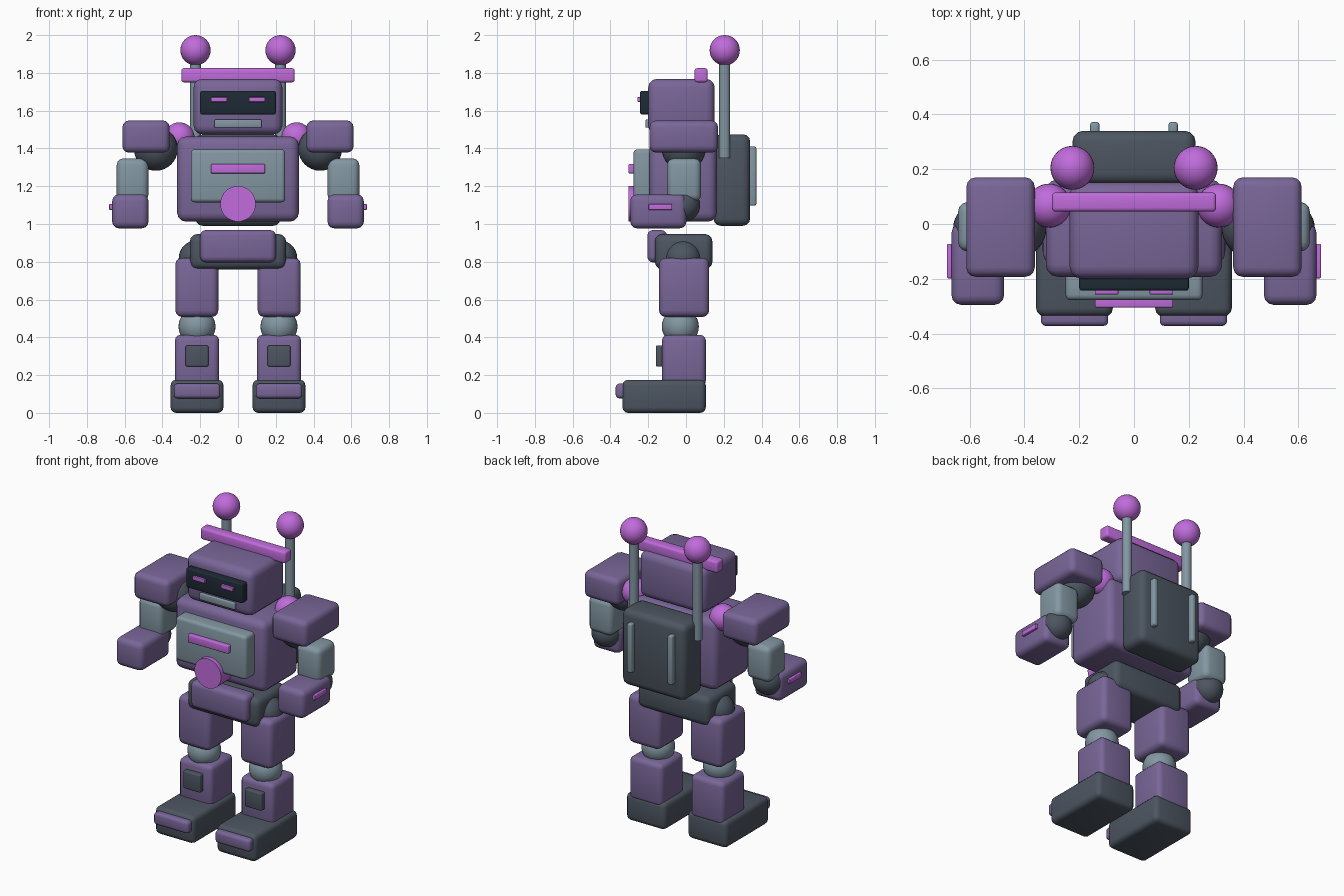
import bpy, math

if "Cube" in bpy.data.objects:
    bpy.data.objects.remove(bpy.data.objects["Cube"])


def colour(name, hexa):
    """Flat material from an sRGB hex string."""
    m = bpy.data.materials.new(name)
    lin = []
    for i in (0, 2, 4):
        c = int(hexa[i:i + 2], 16) / 255
        lin.append(c / 12.92 if c <= 0.04045 else ((c + 0.055) / 1.055) ** 2.4)
    m.diffuse_color = (*lin, 1)
    m.use_nodes = True
    m.node_tree.nodes["Principled BSDF"].inputs["Base Color"].default_value = m.diffuse_color
    return m


PURPLE = colour("purple", "796698")
PINK = colour("bright pink purple", "C06CDB")
STEEL = colour("steel grey", "8397A2")
DARK = colour("dark grey", "4C5560")
VISOR = colour("visor black", "1E2A34")


def finish(name, mat):
    o = bpy.context.object
    o.name = name
    o.data.materials.append(mat)
    return o


def box(name, mat, x, y, z, bevel=0.04):
    """Rounded box from its (min, max) range on each axis."""
    lo, hi = zip(x, y, z)
    bpy.ops.mesh.primitive_cube_add(
        size=1, location=[(a + b) / 2 for a, b in zip(lo, hi)])
    o = finish(name, mat)
    o.scale = [b - a for a, b in zip(lo, hi)]
    bpy.ops.object.transform_apply(location=False, rotation=False, scale=True)
    mod = o.modifiers.new("rounding", "BEVEL")
    mod.width = bevel
    mod.segments = 3
    bpy.ops.object.modifier_apply(modifier=mod.name)
    bpy.ops.object.shade_smooth_by_angle(angle=math.radians(35))
    return o


def ball(name, mat, loc, r):
    bpy.ops.mesh.primitive_uv_sphere_add(segments=32, ring_count=16, radius=r, location=loc)
    bpy.ops.object.shade_smooth()
    return finish(name, mat)


def rod(name, mat, loc, r, depth, rot=(0, 0, 0), sides=20):
    bpy.ops.mesh.primitive_cylinder_add(vertices=sides, radius=r, depth=depth,
                                        location=loc, rotation=rot)
    bpy.ops.object.shade_smooth_by_angle(angle=math.radians(35))
    return finish(name, mat)


# Head with visor, mouth and crest
box("head", PURPLE, (-.235, .235), (-.2, .152), (1.475, 1.768), .045)
box("visor", VISOR, (-.2, .2), (-.243, -.18), (1.58, 1.705), .01)
box("mouth", STEEL, (-.125, .125), (-.215, -.18), (1.51, 1.553), .006)
box("crest_bar", PINK, (-.3, .3), (.045, .115), (1.75, 1.825), .014)

# Torso, chest details and backpack
box("torso", PURPLE, (-.322, .322), (-.193, .163), (1.013, 1.463), .045)
box("chest_plate", STEEL, (-.25, .25), (-.278, -.15), (1.115, 1.395), .02)
box("chest_bar", PINK, (-.143, .143), (-.305, -.26), (1.268, 1.318), .006)
rod("chest_disc", PINK, (0, -.25, 1.107), .094, .11, (math.pi / 2, 0, 0), 40)
box("backpack", DARK, (-.225, .225), (.145, .34), (.99, 1.475), .04)

# Pelvis
box("pelvis", DARK, (-.255, .255), (-.165, .14), (.76, .947), .04)
box("pelvis_plate", PURPLE, (-.2, .2), (-.205, -.1), (.797, .968), .03)

# Paired parts
for side, s in (("left", -1), ("right", 1)):
    def span(c, half):
        """X range centred on this side."""
        return (s * c - half, s * c + half)

    # Head details
    box(side + "_eye", PINK, span(.1, .043), (-.257, -.23), (1.647, 1.672), .003)
    rod(side + "_antenna", STEEL, (s * .225, .205, 1.615), .029, .53)
    ball(side + "_antenna_ball", PINK, (s * .225, .205, 1.92), .08)

    # Backpack vent
    box(side + "_vent", STEEL, span(.143, .017), (.32, .372), (1.097, 1.41), .01)

    # Arm
    ball(side + "_collar_ball", PINK, (s * .31, .067, 1.458), .08)
    ball(side + "_shoulder_joint", DARK, (s * .435, -.012, 1.398), .116)
    box(side + "_shoulder_pad", PURPLE, span(.487, .125), (-.193, .17), (1.378, 1.548), .035)
    box(side + "_upper_arm", STEEL, span(.558, .084), (-.1, .08), (1.12, 1.347), .035)
    ball(side + "_elbow", DARK, (s * .57, -.015, 1.1), .09)
    box(side + "_forearm", PURPLE, span(.57, .096), (-.295, .002), (.977, 1.157), .035)
    box(side + "_forearm_stripe", PINK, span(.665, .017), (-.198, -.073), (1.075, 1.105), .004)

    # Leg
    ball(side + "_hip", DARK, (s * .218, -.015, .818), .096)
    box(side + "_thigh", PURPLE, span(.218, .114), (-.143, .123), (.508, .82), .035)
    ball(side + "_knee", STEEL, (s * .217, -.03, .457), .098)
    box(side + "_shin", PURPLE, span(.217, .117), (-.127, .105), (.14, .413), .03)
    box(side + "_shin_plate", DARK, span(.217, .06), (-.16, -.11), (.245, .357), .008)
    box(side + "_foot", DARK, span(.217, .14), (-.337, .105), (.0, .175), .03)
    box(side + "_toe_cap", PURPLE, span(.217, .123), (-.372, -.3), (.077, .155), .018)
